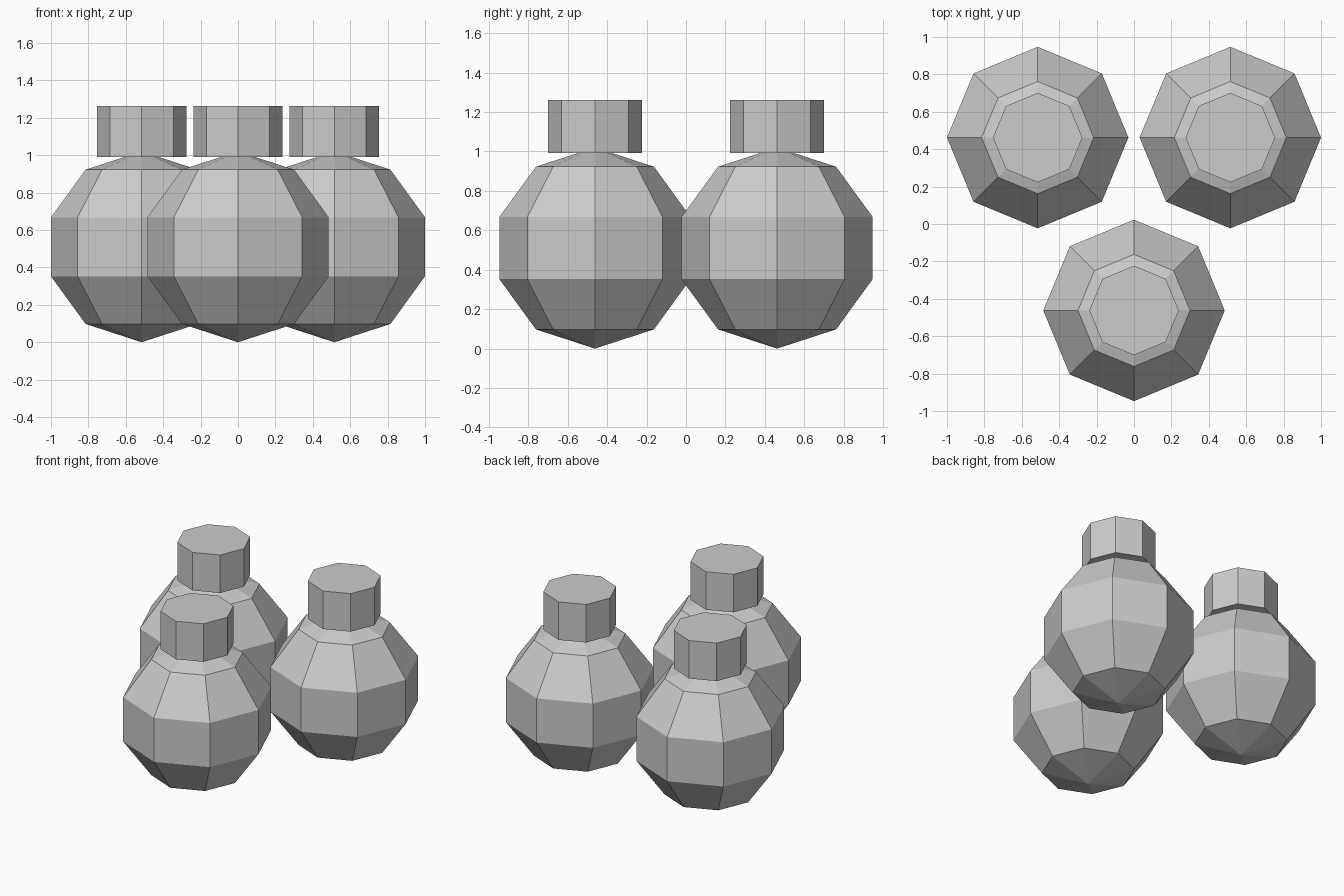
import bpy

if "Cube" in bpy.data.objects:
    bpy.data.objects.remove(bpy.data.objects["Cube"])

# one grey for everything
grey = bpy.data.materials.new("light_grey")
grey.diffuse_color = (0.6, 0.6, 0.6, 1.0)
grey.use_nodes = True
grey.node_tree.nodes["Principled BSDF"].inputs["Base Color"].default_value = grey.diffuse_color

R = 0.51
CAP_BOTTOM, CAP_TOP = 0.991, 1.262


def finish(name):
    obj = bpy.context.object
    obj.name = name
    obj.data.materials.append(grey)


def bottle(label, x, y):
    # faceted round body
    bpy.ops.mesh.primitive_uv_sphere_add(segments=8, ring_count=5, radius=R,
                                         location=(x, y, R))
    finish(label + "_body")
    # octagonal neck
    bpy.ops.mesh.primitive_cylinder_add(vertices=8, radius=0.239,
                                        depth=CAP_TOP - CAP_BOTTOM,
                                        location=(x, y, (CAP_TOP + CAP_BOTTOM) / 2))
    finish(label + "_neck")


# triangular group of three
for label, x, y in (("front", 0.0, -0.462),
                    ("back_left", -0.515, 0.462),
                    ("back_right", 0.515, 0.462)):
    bottle(label, x, y)
